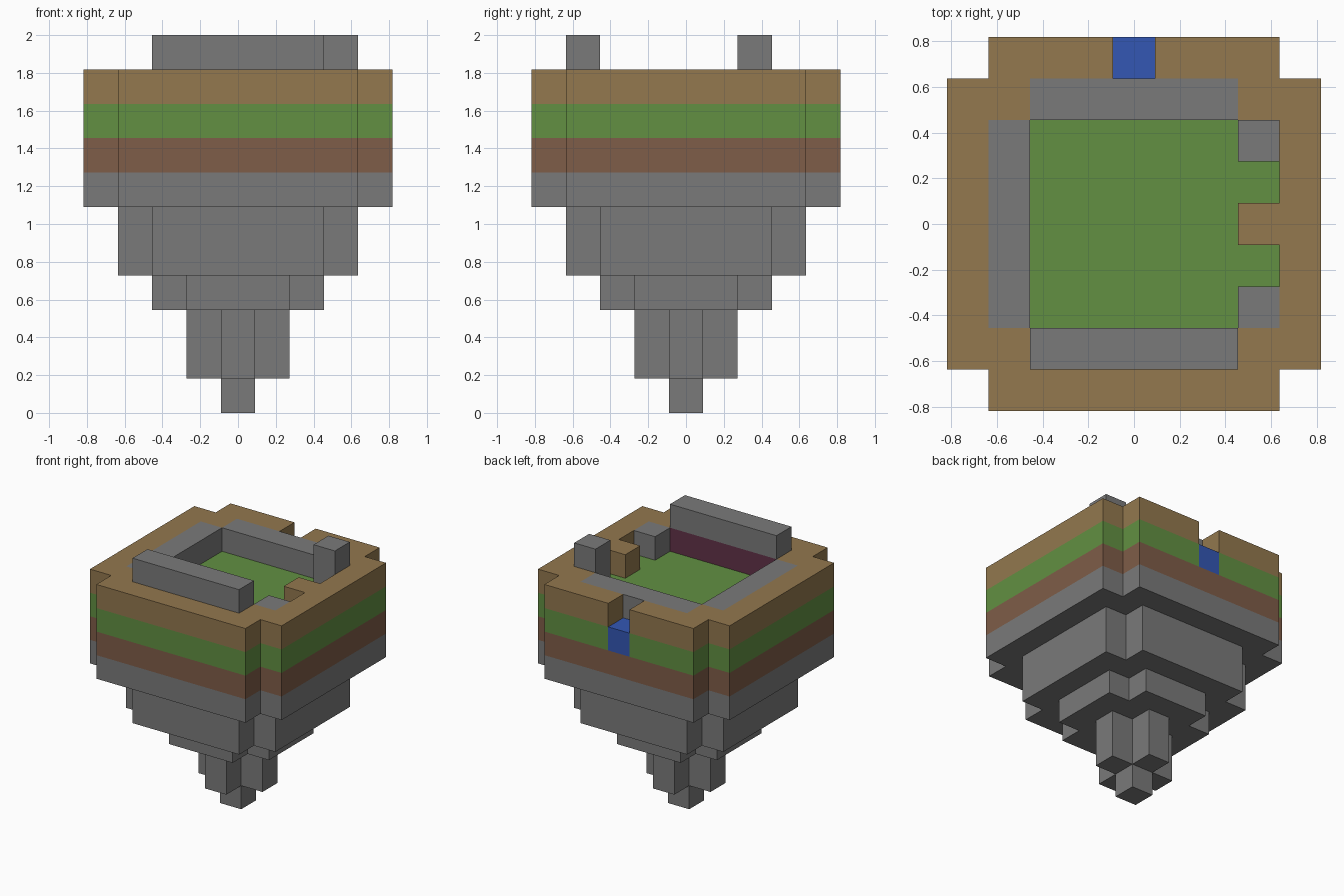
import bpy
import bmesh

if "Cube" in bpy.data.objects:
    bpy.data.objects.remove(bpy.data.objects["Cube"])

U = 2 / 11  # block edge: the island is eleven blocks tall


def material(name, rgb):
    lin = [((c / 255 + 0.055) / 1.055) ** 2.4 for c in rgb] + [1.0]
    mat = bpy.data.materials.new(name)
    mat.use_nodes = True
    mat.diffuse_color = lin
    mat.node_tree.nodes["Principled BSDF"].inputs["Base Color"].default_value = lin
    return mat


stone = material("stone grey", (122, 122, 122))
earth = material("earth brown", (127, 93, 72))
grass = material("grass green", (98, 144, 66))
wood = material("wood tan", (147, 120, 78))
water = material("water blue", (51, 87, 180))
plum = material("dark plum", (98, 50, 72))


def blocks(name, cells, level, height, mat):
    """Extrude a footprint of grid cells into one clean solid."""
    bm = bmesh.new()
    for x, y in cells:
        corners = [(-0.5, -0.5), (0.5, -0.5), (0.5, 0.5), (-0.5, 0.5)]
        bm.faces.new([bm.verts.new(((x + a) * U, (y + b) * U, level * U))
                      for a, b in corners])
    bmesh.ops.remove_doubles(bm, verts=bm.verts[:], dist=U / 100)
    top = bmesh.ops.extrude_face_region(bm, geom=bm.faces[:])["geom"]
    moved = [v for v in top if isinstance(v, bmesh.types.BMVert)]
    bmesh.ops.translate(bm, verts=moved, vec=(0, 0, height * U))
    bmesh.ops.recalc_face_normals(bm, faces=bm.faces[:])
    bmesh.ops.dissolve_limit(bm, angle_limit=0.01, verts=bm.verts[:], edges=bm.edges[:])
    mesh = bpy.data.meshes.new(name)
    bm.to_mesh(mesh)
    bm.free()
    mesh.materials.append(mat)
    obj = bpy.data.objects.new(name, mesh)
    bpy.context.collection.objects.link(obj)


def notched_square(r):
    """Square of cells with its four corner cells missing."""
    span = range(-r, r + 1)
    return [(x, y) for x in span for y in span if r == 0 or abs(x) + abs(y) < 2 * r]


# Stepped rock below
blocks("rock_tip", notched_square(0), 0, 1, stone)
blocks("rock_stem", notched_square(1), 1, 2, stone)
blocks("rock_collar", notched_square(2), 3, 1, stone)
blocks("rock_body", notched_square(3), 4, 2, stone)

# Wide ground layers
spring = (0, 4)
blocks("stone_layer", notched_square(4), 6, 1, stone)
blocks("earth_layer", notched_square(4), 7, 1, earth)
blocks("grass_layer", [c for c in notched_square(4) if c != spring], 8, 1, grass)
blocks("water_block", [spring], 8, 1, water)

# Plan of the courtyard level, back row first
PLAN = """
.www.www.
wwbbbbbww
wl.....rw
wl.....ww
wl.....ww
"""
PLAN = [
    ".www.www.",
    "wwbbbbbww",
    "wl.....rw",
    "wl......w",
    "wl.....ww",
    "wl......w",
    "wl.....rw",
    "wwfffffww",
    ".wwwwwww.",
]


def plan_cells(char):
    return [(col - 4, 4 - row) for row, line in enumerate(PLAN)
            for col, c in enumerate(line) if c == char]


blocks("wooden_rim", plan_cells("w"), 9, 1, wood)
blocks("back_wall", plan_cells("b"), 9, 1, stone)
blocks("side_wall", plan_cells("l"), 9, 1, stone)
blocks("gate_posts", plan_cells("r"), 9, 1, stone)
blocks("front_wall_base", plan_cells("f"), 9, 1, plum)

# Raised pieces
blocks("front_wall_top", plan_cells("f"), 10, 1, stone)
blocks("tall_post_top", plan_cells("r")[:1], 10, 1, stone)
